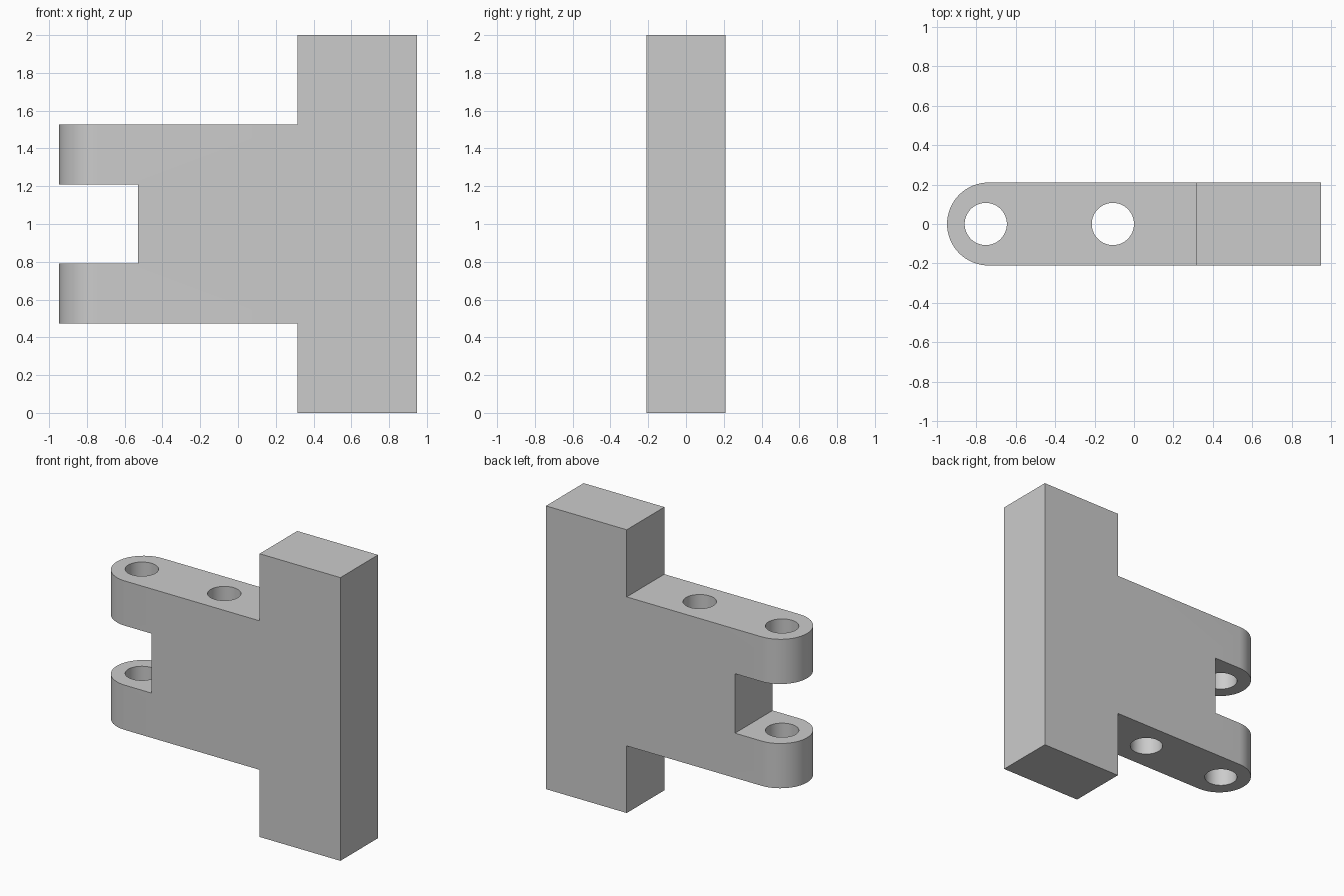
import bpy, bmesh, math

cube = bpy.data.objects.get("Cube")
if cube:
    bpy.data.objects.remove(cube, do_unlink=True)

HALF_Y = 0.21      # half thickness of the whole part
END_X = 0.947      # half length
SHOULDER_X = 0.316
SLOT_X = -0.53
ROUND_X = -END_X + HALF_Y

steel = bpy.data.materials.new("grey")
steel.use_nodes = True
grey = (0.6, 0.6, 0.6, 1)
steel.diffuse_color = grey
steel.node_tree.nodes["Principled BSDF"].inputs["Base Color"].default_value = grey


def prism(name, points, offset):
    """Extrude a closed planar outline along offset."""
    bm = bmesh.new()
    face = bm.faces.new([bm.verts.new(p) for p in points])
    new = bmesh.ops.extrude_face_region(bm, geom=[face])["geom"]
    verts = [g for g in new if isinstance(g, bmesh.types.BMVert)]
    bmesh.ops.translate(bm, verts=verts, vec=offset)
    bmesh.ops.recalc_face_normals(bm, faces=bm.faces)
    mesh = bpy.data.meshes.new(name)
    bm.to_mesh(mesh)
    bm.free()
    mesh.materials.append(steel)
    obj = bpy.data.objects.new(name, mesh)
    bpy.context.collection.objects.link(obj)
    return obj


def arc(cx, r, start, end, steps):
    return [(cx + r * math.cos(start + (end - start) * i / steps),
             r * math.sin(start + (end - start) * i / steps)) for i in range(steps + 1)]


def combine(target, tool, operation):
    """Apply a boolean and drop the tool."""
    bpy.context.view_layer.objects.active = target
    mod = target.modifiers.new(operation.lower(), "BOOLEAN")
    mod.operation = operation
    mod.solver = "EXACT"
    mod.object = tool
    bpy.ops.object.modifier_apply(modifier=mod.name)
    bpy.data.objects.remove(tool, do_unlink=True)


# Front outline: upright bar with a forked arm, mirrored about mid height
lower = [(END_X, 0), (SHOULDER_X, 0), (SHOULDER_X, 0.474),
         (-1.2, 0.474), (-1.2, 0.79), (SLOT_X, 0.79)]
outline = lower + [(x, 2 - z) for x, z in reversed(lower)]
body = prism("forked_hinge_bracket", [(x, -0.4, z) for x, z in outline], (0, 0.8, 0))

# Plan outline: straight sides with a rounded fork end
plan = arc(ROUND_X, HALF_Y, math.pi / 2, math.pi * 1.5, 32)
plan += [(1.2, -HALF_Y), (1.2, HALF_Y)]
combine(body, prism("plan_shape", [(x, y, -0.5) for x, y in plan], (0, 0, 3)), "INTERSECT")

# Vertical pin hole through the fork and a second through the arm
for x in (-0.751, -0.107):
    ring = arc(x, 0.107, 0, math.tau, 48)[:-1]
    combine(body, prism("hole_cutter", [(a, b, -0.5) for a, b in ring], (0, 0, 3)), "DIFFERENCE")

# Smooth the round end and holes, keeping the edges sharp
bpy.ops.object.select_all(action="DESELECT")
body.select_set(True)
bpy.context.view_layer.objects.active = body
bpy.ops.object.shade_smooth_by_angle(angle=math.radians(30))
